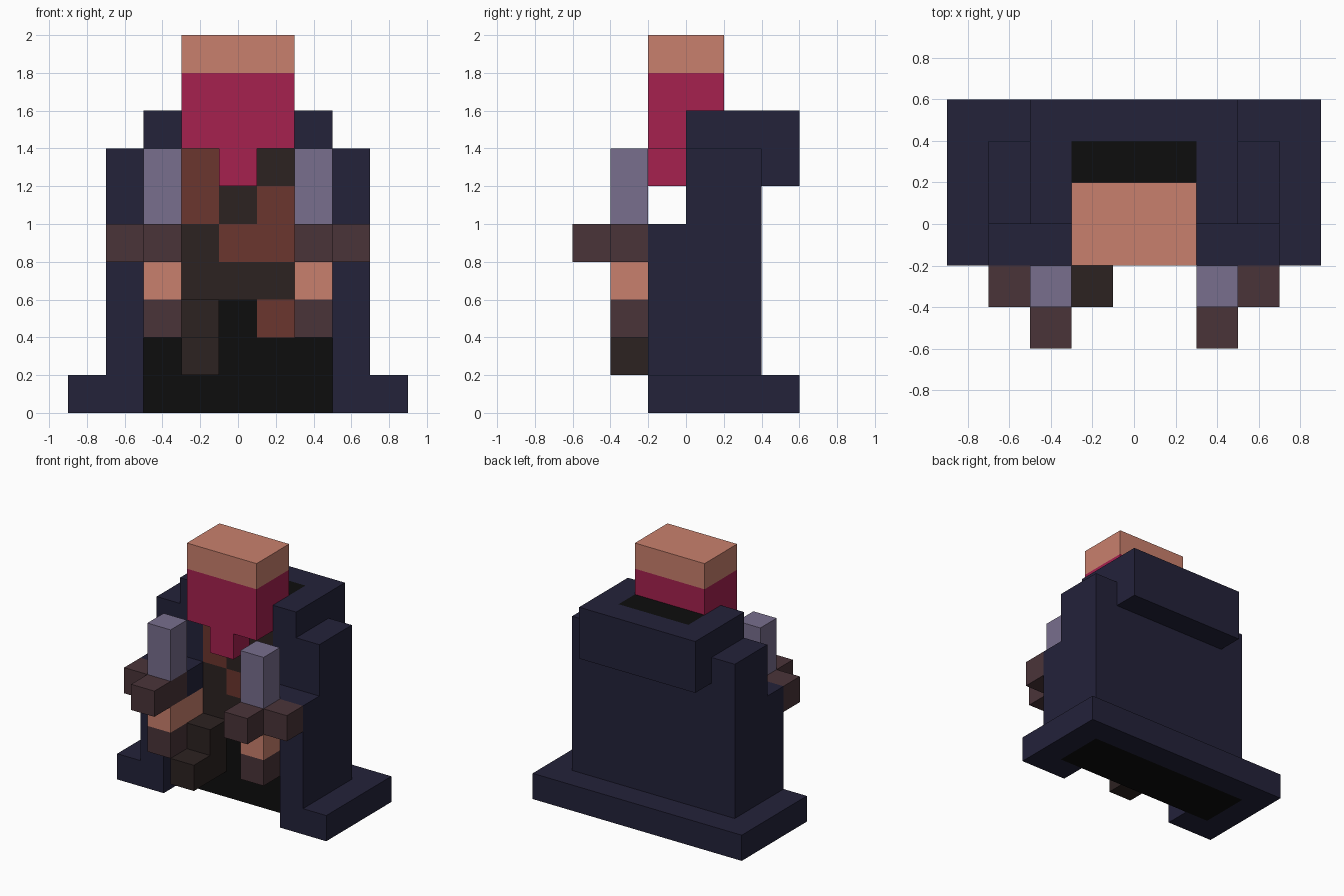
import bpy, bmesh

if "Cube" in bpy.data.objects:
    bpy.data.objects.remove(bpy.data.objects["Cube"])


def srgb(r, g, b):
    def lin(c):
        c /= 255
        return c / 12.92 if c <= 0.04045 else ((c + 0.055) / 1.055) ** 2.4
    return (lin(r), lin(g), lin(b), 1)


# Flat colours
COLOURS = {
    "navy": srgb(35, 34, 58), "skin": srgb(201, 128, 109),
    "crimson": srgb(166, 33, 79), "lavender": srgb(120, 110, 141),
    "dull_brown": srgb(74, 52, 57), "red_brown": srgb(107, 54, 46),
    "dark_brown": srgb(44, 34, 33), "black": srgb(13, 13, 13),
}
MATS = {}
for key, col in COLOURS.items():
    MATS[key] = bpy.data.materials.new(key)
    MATS[key].diffuse_color = col


def finish(name, bm, colours, rule=None):
    """Turn a bmesh into an object; rule picks a colour number per face."""
    bmesh.ops.recalc_face_normals(bm, faces=bm.faces[:])
    if rule:
        for f in bm.faces:
            f.material_index = rule(f.calc_center_median(), f.normal)
    mesh = bpy.data.meshes.new(name)
    bm.to_mesh(mesh)
    bm.free()
    for c in colours:
        mesh.materials.append(MATS[c])
    obj = bpy.data.objects.new(name, mesh)
    bpy.context.collection.objects.link(obj)
    return obj


def prism(name, outline, z0, z1, colours, cuts=(), rule=None):
    """Extrude a plan outline from z0 to z1, then slice it at (axis, value) cuts."""
    bm = bmesh.new()
    face = bm.faces.new([bm.verts.new((x, y, z0)) for x, y in outline])
    ext = bmesh.ops.extrude_face_region(bm, geom=[face], use_keep_orig=True)
    for v in ext["geom"]:
        if isinstance(v, bmesh.types.BMVert):
            v.co.z = z1
    for axis, value in cuts:
        co, no = [0, 0, 0], [0, 0, 0]
        co[axis], no[axis] = value, 1
        bmesh.ops.bisect_plane(bm, geom=bm.verts[:] + bm.edges[:] + bm.faces[:],
                               plane_co=co, plane_no=no)
    return finish(name, bm, colours, rule)


def box(name, xs, ys, zs, colours, cuts=(), rule=None):
    (x0, x1), (y0, y1) = sorted(xs), ys
    return prism(name, [(x0, y0), (x1, y0), (x1, y1), (x0, y1)],
                 zs[0], zs[1], colours, cuts, rule)


# Cloaked body: front is cut into a grid coloured by this pattern (top row first)
PATTERN = ["NNRRDNN", "NNRDRNN", "NNDRRNN", "NNDDDNN",
           "NKKKRKN", "NKKKKKN", "NKKKKKN"]


def body_rule(c, n):
    if n.z < -0.5:
        return "NRDK".index("K")
    if n.y < -0.5:
        row = 6 - int(c.z / 0.2)
        col = int((c.x + 0.7) / 0.2)
        return "NRDK".index(PATTERN[row][col])
    return 0


body_cuts = [(0, x) for x in (-0.5, -0.3, -0.1, 0.1, 0.3, 0.5)]
body_cuts += [(2, 0.2 * i) for i in range(1, 7)]
box("cloaked_body", (-0.7, 0.7), (0, 0.4), (0, 1.4),
    ["navy", "red_brown", "dark_brown", "black"], body_cuts, body_rule)

# Cloak hem on the ground
prism("cloak_hem", [(-0.9, -0.2), (-0.5, -0.2), (-0.5, 0), (-0.7, 0),
                    (-0.7, 0.4), (0.7, 0.4), (0.7, 0), (0.5, 0),
                    (0.5, -0.2), (0.9, -0.2), (0.9, 0.6), (-0.9, 0.6)],
      0, 0.2, ["navy"])

# Raised collar, its back flap and dark lining
prism("collar", [(-0.5, 0), (-0.3, 0), (-0.3, 0.4), (0.3, 0.4),
                 (0.3, 0), (0.5, 0), (0.5, 0.6), (-0.5, 0.6)],
      1.4, 1.6, ["navy"])
box("collar_flap", (-0.5, 0.5), (0.4, 0.6), (1.2, 1.4), ["navy"])
box("collar_lining", (-0.3, 0.3), (0.2, 0.4), (1.4, 1.6), ["black"])

# Head with bare crown, and chin wrap
box("head", (-0.3, 0.3), (-0.2, 0.2), (1.4, 2.0), ["crimson", "skin"],
    [(2, 1.8)], lambda c, n: int(c.z > 1.8))
box("chin_wrap", (-0.1, 0.1), (-0.2, 0), (1.2, 1.4), ["crimson"])

# Raised leg
box("raised_leg", (-0.3, -0.1), (-0.2, 0), (0.2, 0.6), ["dark_brown"])
box("raised_foot", (-0.3, -0.1), (-0.4, -0.2), (0.2, 0.4), ["dark_brown"])

# Cloak fronts, arms and held blades on both sides
for s, side in ((-1, "left"), (1, "right")):
    inner, outer = (0.3 * s, 0.5 * s), (0.5 * s, 0.7 * s)
    box("cloak_front_" + side, outer, (-0.2, 0), (0.2, 1.0), ["navy"])
    box("sleeve_" + side, inner, (-0.2, 0), (0.8, 1.0), ["navy"])
    box("hand_" + side, inner, (-0.4, 0), (0.6, 0.8), ["skin"])
    box("pommel_" + side, inner, (-0.4, -0.2), (0.4, 0.6), ["dull_brown"])
    box("blade_" + side, inner, (-0.4, -0.2), (1.0, 1.4), ["lavender"])
    # L-shaped guard
    i, m, o = 0.3 * s, 0.5 * s, 0.7 * s
    prism("guard_" + side, [(i, -0.6), (m, -0.6), (m, -0.4), (o, -0.4),
                            (o, -0.2), (i, -0.2)], 0.8, 1.0, ["dull_brown"])

for m in bpy.data.materials:
    if m.users and not m.is_grease_pencil:
        m.use_nodes = True
        m.node_tree.nodes["Principled BSDF"].inputs["Base Color"].default_value = m.diffuse_color
